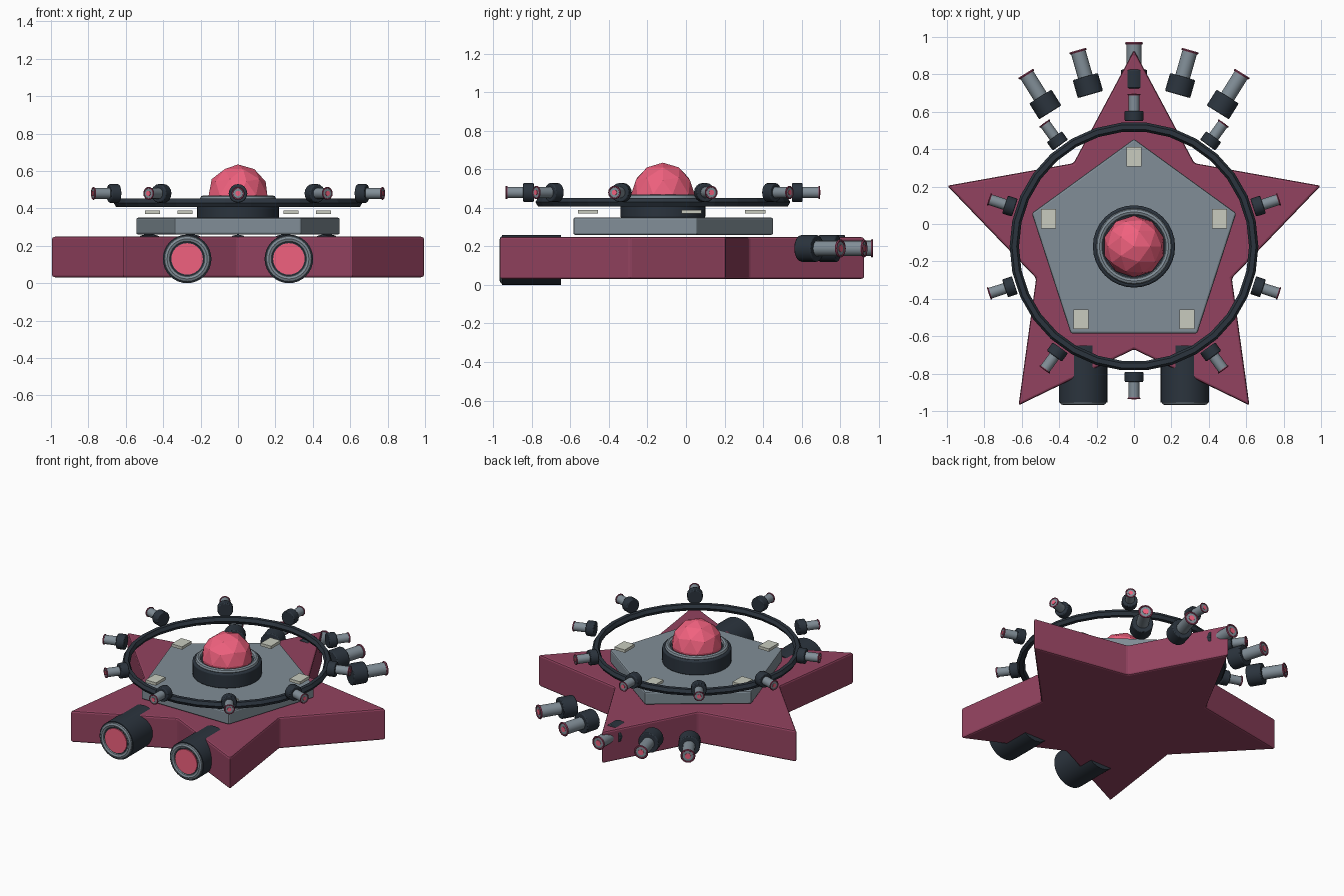
import bpy, math
from mathutils import Vector

if "Cube" in bpy.data.objects:
    bpy.data.objects.remove(bpy.data.objects["Cube"])

CY = -0.12  # y of the star's centre


def material(name, r, g, b):
    m = bpy.data.materials.new(name)
    m.diffuse_color = (r, g, b, 1)
    m.use_nodes = True
    m.node_tree.nodes["Principled BSDF"].inputs["Base Color"].default_value = m.diffuse_color
    return m


MAROON = material("maroon", 0.29, 0.055, 0.115)
PINK = material("pink", 0.87, 0.12, 0.21)
DARK = material("dark", 0.024, 0.034, 0.047)
STEEL = material("steel", 0.22, 0.27, 0.31)
CREAM = material("cream", 0.58, 0.60, 0.52)


def finish(name, mat, bevel=0, smooth=False):
    o = bpy.context.object
    o.name = name
    o.data.materials.append(mat)
    if bevel:
        b = o.modifiers.new("bevel", 'BEVEL')
        b.width, b.segments, b.limit_method = bevel, 2, 'ANGLE'
    if smooth:
        bpy.ops.object.shade_smooth_by_angle(angle=math.radians(35))
    return o


def rod(name, a, b, r, mat, sides=16, bevel=0):
    a, b = Vector(a), Vector(b)
    d = b - a
    bpy.ops.mesh.primitive_cylinder_add(
        vertices=sides, radius=r, depth=d.length, location=(a + b) / 2,
        rotation=d.to_track_quat('Z', 'Y').to_euler())
    return finish(name, mat, bevel, True)


def ring(name, loc, major, minor, mat, axis=(0, 0, 1), segs=32, minor_segs=8, smooth=True):
    bpy.ops.mesh.primitive_torus_add(
        major_radius=major, minor_radius=minor, major_segments=segs,
        minor_segments=minor_segs, location=loc,
        rotation=Vector(axis).to_track_quat('Z', 'Y').to_euler())
    return finish(name, mat, 0, smooth)


def polar(r, deg, z):
    a = math.radians(deg)
    return Vector((r * math.cos(a), CY + r * math.sin(a), z))


def prism(name, outline, z0, z1, mat, bevel):
    n = len(outline)
    verts = [(p.x, p.y, z) for z in (z0, z1) for p in outline]
    faces = [list(range(n))[::-1], list(range(n, 2 * n))]
    faces += [[i, (i + 1) % n, n + (i + 1) % n, n + i] for i in range(n)]
    me = bpy.data.meshes.new(name)
    me.from_pydata(verts, [], faces)
    o = bpy.data.objects.new(name, me)
    bpy.context.collection.objects.link(o)
    bpy.context.view_layer.objects.active = o
    return finish(name, mat, bevel)


# Star hull and pentagonal deck
prism("star_hull", [polar(1.05 if i % 2 == 0 else 0.55, 90 + 36 * i, 0) for i in range(10)],
      0.03, 0.25, MAROON, 0.012)
prism("pentagon_deck", [polar(0.575, 90 + 72 * i, 0) for i in range(5)],
      0.26, 0.35, STEEL, 0.01)

# Deck light pads
for i in range(5):
    bpy.ops.mesh.primitive_cube_add(size=1, location=polar(0.48, 90 + 72 * i, 0.38))
    bpy.context.object.scale = (0.08, 0.105, 0.02)
    finish("deck_light", CREAM)

# Dome with its collar
rod("dome_base", (0, CY, 0.345), (0, CY, 0.45), 0.22, DARK, 32, 0.01)
ring("dome_rim", (0, CY, 0.452), 0.185, 0.018, STEEL)
bpy.ops.mesh.primitive_ico_sphere_add(subdivisions=2, radius=0.165, location=(0, CY, 0.47))
finish("dome", PINK)

# Floating hoop
ring("hoop", (0, CY, 0.43), 0.64, 0.025, DARK, segs=30, minor_segs=6, smooth=False)


# Guns: dark breech, steel barrel, coloured muzzle
def gun(name, deg, z, r0, r1, r2, rad_b, rad_t):
    out = polar(1, deg, 0) - polar(0, deg, 0)
    rod(name + "_breech", polar(r0, deg, z), polar(r1, deg, z), rad_b, DARK, 16, 0.006)
    rod(name + "_barrel", polar(r1 - 0.01, deg, z), polar(r2 - 0.004, deg, z), rad_t * 0.84, STEEL)
    ring(name + "_muzzle", polar(r2 - 0.006, deg, z), rad_t * 0.86, rad_t * 0.14, MAROON, out, 16, 6)
    rod(name + "_bore", polar(r2 - 0.01, deg, z), polar(r2 - 0.001, deg, z), rad_t * 0.4, PINK, 12)


for i in range(10):
    gun("hoop_gun", 90 + 36 * i, 0.48, 0.67, 0.725, 0.818, 0.05, 0.035)
for i in range(-2, 3):
    gun("tail_gun", 90 + 16 * i, 0.19, 0.845, 0.945, 1.092, 0.07, 0.048)

# Twin front engines
for x in (-0.272, 0.272):
    rod("engine_body", (x, -0.955, 0.13), (x, -0.65, 0.13), 0.13, DARK, 32)
    ring("engine_rim", (x, -0.95, 0.13), 0.107, 0.018, STEEL, (0, -1, 0))
    rod("engine_glow", (x, -0.962, 0.13), (x, -0.94, 0.13), 0.084, PINK, 32)
